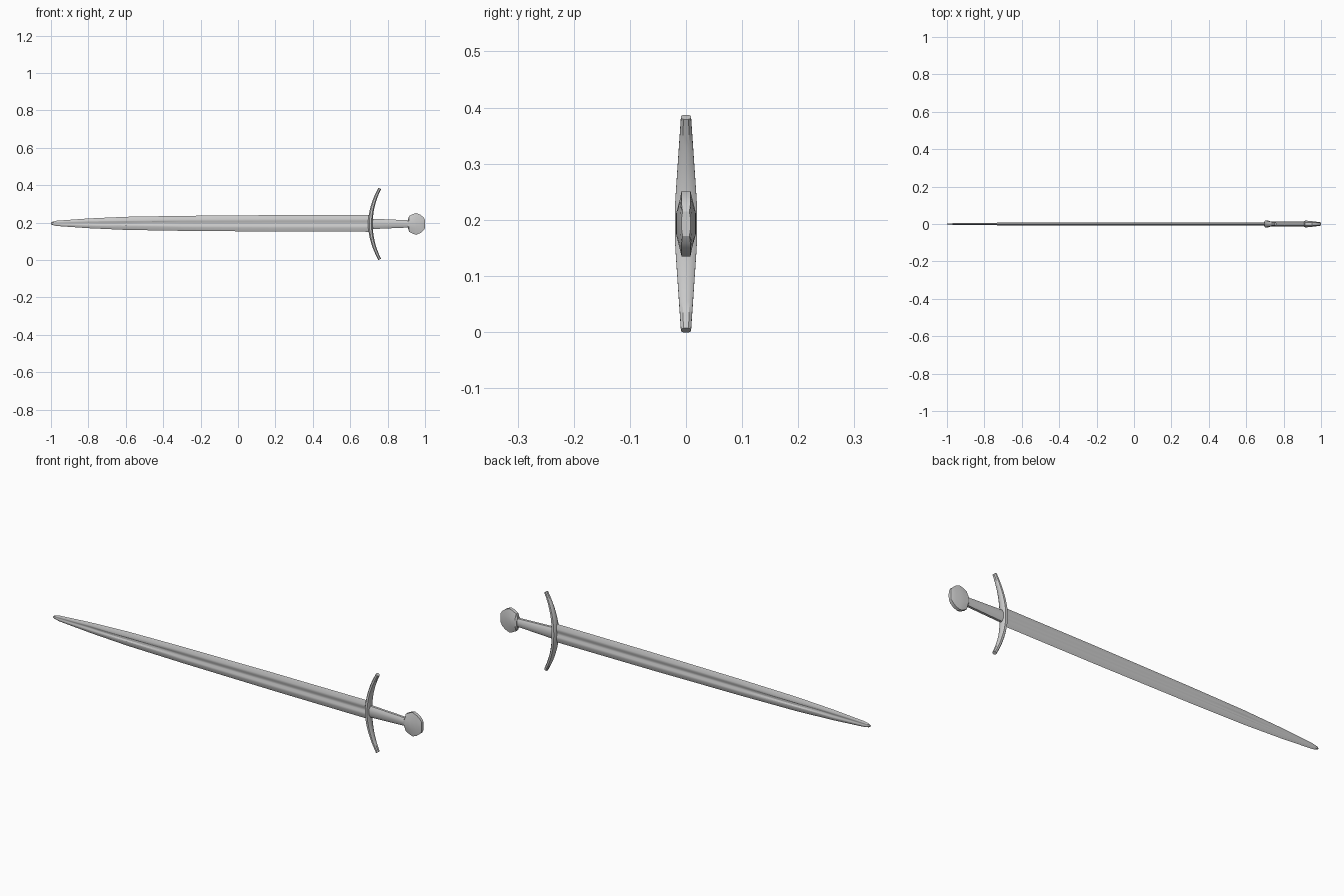
import bpy, bmesh, math
from mathutils import Vector

if "Cube" in bpy.data.objects:
    bpy.data.objects.remove(bpy.data.objects["Cube"])

ZC = 0.193  # height of the sword's long axis


def loft(name, rings, angle=30):
    """Skin a list of closed rings and cap both ends."""
    bm = bmesh.new()
    loops = [[bm.verts.new(p) for p in ring] for ring in rings]
    n = len(loops[0])
    for a, b in zip(loops, loops[1:]):
        for i in range(n):
            j = (i + 1) % n
            bm.faces.new((a[i], a[j], b[j], b[i]))
    bm.faces.new(loops[0])
    bm.faces.new(loops[-1])
    bmesh.ops.recalc_face_normals(bm, faces=bm.faces[:])
    me = bpy.data.meshes.new(name)
    bm.to_mesh(me)
    bm.free()
    ob = bpy.data.objects.new(name, me)
    bpy.context.collection.objects.link(ob)
    bpy.context.view_layer.objects.active = ob
    ob.select_set(True)
    bpy.ops.object.shade_smooth_by_angle(angle=math.radians(angle))
    ob.select_set(False)
    return ob


def octagon(x, ty, rim, h, flat=0.4):
    """Eight-sided section in the YZ plane."""
    q = [(ty, -flat * h), (ty, flat * h), (rim, h), (-rim, h)]
    return [Vector((x, y, ZC + z)) for y, z in q + [(-y, -z) for y, z in q]]


# Blade: sharp edges with a shallow fuller on both faces
def blade_ring(x, w, t, depth):
    half = [(0, -1), (t, -.55), (t, -.3), (t - depth, -.12),
            (t - depth, .12), (t, .3), (t, .55)]
    other = [(-y, -z) for y, z in half]
    return [Vector((x, y, ZC + 0.003 + z * w)) for y, z in half + other]


blade = [(-1.0, .004, .002, 0), (-.992, .009, .003, 0), (-.97, .014, .004, .001),
         (-.8, .026, .006, .003), (-.6, .035, .008, .004), (-.3, .040, .008, .004),
         (.2, .044, .008, .004), (.715, .045, .008, .004)]
loft("blade", [blade_ring(*s) for s in blade])

# Crossguard: tapered bar bowed towards the pommel
rings = []
for i in range(17):
    s = -1 + i / 8
    a = abs(s)
    tangent = Vector((2 * .055 * s, 0, .19)).normalized()
    side = Vector((tangent.z, 0, -tangent.x))
    centre = Vector((.708 + .050 * s * s, 0, ZC + .19 * s))
    hx = .013 - .005 * a
    hy = .020 - .011 * max(0, (a - .15) / .85)
    prof = [(-.45, 1), (.45, 1), (1, .5), (1, -.5),
            (.45, -1), (-.45, -1), (-1, -.5), (-1, .5)]
    rings.append([centre + side * (u * hx) + Vector((0, v * hy, 0)) for u, v in prof])
loft("crossguard", rings, 40)

# Grip: slightly tapered
loft("grip", [octagon(.71, .013, .006, .028, .5), octagon(.92, .012, .006, .019, .5)], 50)

# Pommel: faceted disc, thickest beside the grip
pommel = [(.908, .015, .006, .022), (.915, .018, .008, .042), (.935, .017, .008, .053),
          (.953, .015, .008, .058), (.975, .012, .008, .049), (.992, .010, .008, .035),
          (1.0, .008, .006, .022)]
loft("pommel", [octagon(*s) for s in pommel], 25)
